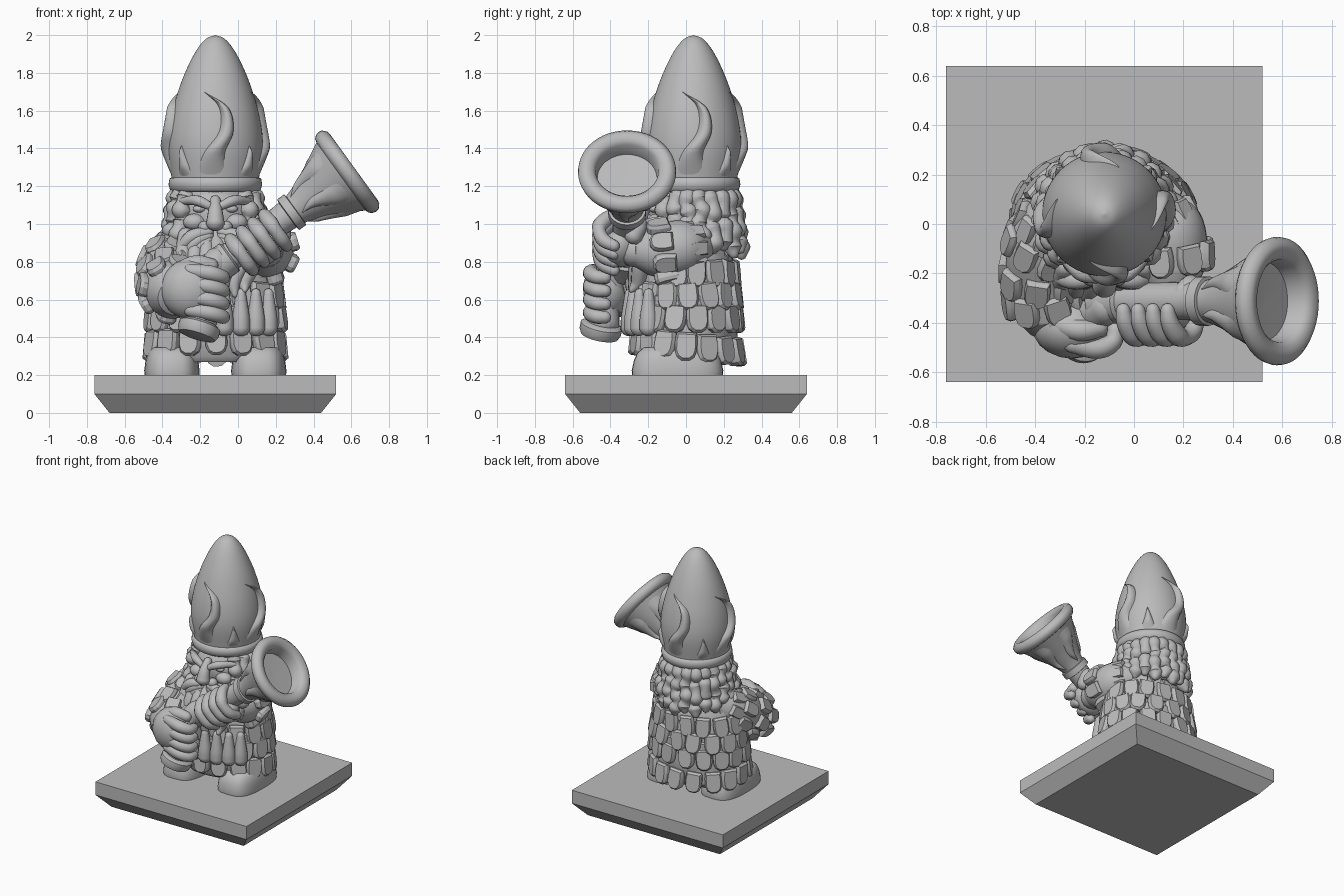
import bpy, bmesh, math, random
from mathutils import Vector, Matrix

if "Cube" in bpy.data.objects:
    bpy.data.objects.remove(bpy.data.objects["Cube"])

random.seed(4)
stone = bpy.data.materials.new("stone grey")
stone.use_nodes = True
stone.diffuse_color = (0.5, 0.5, 0.5, 1)
stone.node_tree.nodes["Principled BSDF"].inputs["Base Color"].default_value = (0.5, 0.5, 0.5, 1)
CX = -0.12
TAU = math.tau


def finish(name, bm, angle=40):
    bmesh.ops.recalc_face_normals(bm, faces=bm.faces)
    me = bpy.data.meshes.new(name)
    bm.to_mesh(me)
    bm.free()
    ob = bpy.data.objects.new(name, me)
    bpy.context.collection.objects.link(ob)
    me.materials.append(stone)
    bpy.ops.object.select_all(action='DESELECT')
    ob.select_set(True)
    bpy.context.view_layer.objects.active = ob
    bpy.ops.object.shade_smooth_by_angle(angle=math.radians(angle))


def smooth(pts, n=5):
    """Catmull-Rom curve through tuples of any length."""
    p = [Vector(q) for q in pts]
    p = [p[0] * 2 - p[1]] + p + [p[-1] * 2 - p[-2]]
    out = []
    for a, b, c, d in zip(p, p[1:], p[2:], p[3:]):
        for k in range(n):
            t = k / n
            out.append((b * 2 + (c - a) * t + (a * 2 - b * 5 + c * 4 - d) * t * t
                        + (b * 3 - a - c * 3 + d) * t ** 3) / 2)
    return out + [p[-2]]


def grid(bm, rows, closed=True):
    vs = [[bm.verts.new(p) for p in r] for r in rows]
    n = len(rows[0])
    for a, b in zip(vs, vs[1:]):
        for i in range(n if closed else n - 1):
            j = (i + 1) % n
            bm.faces.new((a[i], a[j], b[j], b[i]))
    if closed:
        bm.faces.new(vs[0])
        bm.faces.new(vs[-1])


def lathe(bm, prof, mat=Matrix(), sides=40):
    """Revolve (z, radius) pairs around the local z axis."""
    grid(bm, [[mat @ Vector((max(r, .001) * math.sin(i * TAU / sides),
                             -max(r, .001) * math.cos(i * TAU / sides), z))
               for i in range(sides)] for z, r in prof])


def radius(prof, z):
    for a, b in zip(prof, prof[1:]):
        if a[0] <= z <= b[0] and b[0] > a[0]:
            return a[1] + (b[1] - a[1]) * (z - a[0]) / (b[0] - a[0])
    return prof[-1][1]


def tongue(bm, mat, prof, turn, z0, z1, shape, thick):
    """Raised pointed tongue lying on a turned surface; shape is (t, shift, half width)."""
    rows = []
    for t, shift, hw in smooth(shape, 6):
        z = z0 + (z1 - z0) * t
        r = radius(prof, z)
        row = []
        for k in range(9):
            u = k / 4 - 1
            a = turn + (shift + max(hw, .002) * u) / r
            swell = min(1, (1 - t) * 4 + .3, t * 2.5 + .1)
            rr = r - .012 + (thick + .012) * (1 - abs(u) ** 2.5) * swell
            row.append(mat @ Vector((rr * math.sin(a), -rr * math.cos(a), z)))
        rows.append(row)
    grid(bm, rows, closed=False)


def tube(bm, pts, sides=14, n=5):
    """Round-ended tube through (x, y, z, radius) points."""
    path = smooth(pts, n)
    rings = []
    side = None
    for i, q in enumerate(path):
        d = (path[min(i + 1, len(path) - 1)].xyz - path[max(i - 1, 0)].xyz).normalized()
        if side is None:
            side = d.orthogonal().normalized()
        side = (side - d * side.dot(d)).normalized()
        rings.append((q.xyz, d, side.copy(), d.cross(side), q.w))
    start, end = ([(c[0] + c[1] * c[4] * s, *c[1:4], c[4] * f) for s, f in ends]
                  for c, ends in ((rings[0], ((-.7, .25), (-.5, .7))), (rings[-1], ((.5, .7), (.7, .25)))))
    grid(bm, [[p + (s * math.cos(i * TAU / sides) + t * math.sin(i * TAU / sides)) * r
               for i in range(sides)] for p, d, s, t, r in start + rings + end])
    return rings


def ball(bm, loc, size, rot=0):
    m = Matrix.Translation(loc) @ Matrix.Rotation(rot, 4, 'Y') @ Matrix.Diagonal((*size, 1))
    bmesh.ops.create_uvsphere(bm, u_segments=20, v_segments=12, radius=1, matrix=m)


def plate(bm, pos, out, down, w, h, tilt):
    """Scale with a rounded lower edge, hanging along 'down', slightly uneven."""
    out = out.normalized()
    down = (down - out * down.dot(out)).normalized()
    down = (down + down.cross(out) * random.uniform(-.12, .12)).normalized()
    side = down.cross(out)
    tilt += random.uniform(-.05, .05)
    down, out = (down + out * tilt).normalized(), (out - down * tilt).normalized()
    outline = [(-.46, 0), (.46, 0), (.51, .3), (.5, .66), (.4, .88), (.18, 1),
               (-.18, 1), (-.4, .88), (-.5, .66), (-.51, .3)]
    grid(bm, [[pos + side * x * w * s + down * (.5 + (y - .5) * s) * h + out * o for x, y in outline]
              for s, o in ((.95, -.03), (1, .012), (.84, .03))])


# Plinth with undercut lower edge
bm = bmesh.new()
grid(bm, [[Vector((CX + x * s, y * s, z)) for x, y in ((-1, -1), (1, -1), (1, 1), (-1, 1))]
          for z, s in ((0, .56), (.1, .64), (.2, .64))])
finish("plinth", bm, 20)

# Boots and legs
for sgn, label in ((-1, "right"), (1, "left")):
    bm = bmesh.new()
    x = CX + sgn * .22
    rows = []
    for z, s in ((.2, 1), (.225, 1.01), (.28, .96), (.32, .88), (.345, .75), (.355, .5)):
        rows.append([Vector((x + sgn * .01 + .145 * s * math.copysign(abs(math.cos(a)) ** .6, math.cos(a)),
                             -.045 + .24 * s * math.copysign(abs(math.sin(a)) ** .75, math.sin(a)), z))
                     for a in (i * TAU / 32 for i in range(32))])
    grid(bm, rows)
    tube(bm, [(x, .02, .27, .12), (x, .01, .4, .14)])
    finish(label + "_boot", bm)

# Torso core
body = [(.27, .30), (.3, .335), (.45, .345), (.62, .335), (.8, .32), (.93, .25), (1.0, .15)]
squash = Matrix.Translation((CX, .005, 0)) @ Matrix.Diagonal((1, .78, 1, 1))
bm = bmesh.new()
lathe(bm, body, squash)
finish("torso", bm)

# Overlapping scale coat
bm = bmesh.new()
for row in range(5):
    n = 16
    for i in range(n):
        a = (i + row % 2 / 2) * TAU / n
        if row < 3 or math.cos(a) < .5:
            # the hem dips towards the back
            z = .455 + row * .118 - (.03 * (1 - math.cos(a)) if row == 0 else 0)
            r = radius(body, z)
            pos = squash @ Vector((r * math.sin(a), -r * math.cos(a), z))
            plate(bm, pos, Vector((math.sin(a), -1.25 * math.cos(a), 0)), Vector((0, 0, -1)),
                  TAU * r * .86 / n, .15, .13)
finish("scale_coat", bm, 25)

# Belt and hanging pouches
bm = bmesh.new()
lathe(bm, [(.56, .33), (.57, .36), (.62, .36), (.63, .32)], squash)
for k in range(6):
    a = -.35 + k * .24
    x, y = CX + .375 * math.sin(a), -.3 * math.cos(a)
    tube(bm, [(x, y, .64, .025), (x, y, .58, .035), (x, y, .5, .047), (x, y, .44, .048)])
finish("belt_pouches", bm)

# Head with cheeks, nose, eyes and brows
bm = bmesh.new()
ball(bm, (CX, .03, 1.05), (.215, .225, .2))
tube(bm, [(CX, -.19, 1.13, .028), (CX, -.235, 1.06, .04), (CX, -.25, 1.0, .05)])
for s in (-1, 1):
    ball(bm, (CX + s * .055, -.215, .985), (.036, .035, .032))
    ball(bm, (CX + s * .11, -.155, 1.01), (.06, .05, .045))
    ball(bm, (CX + s * .085, -.17, 1.08), (.034, .025, .02))
    tube(bm, [(CX + s * .03, -.22, 1.095, .022), (CX + s * .1, -.2, 1.125, .028),
              (CX + s * .18, -.12, 1.12, .018)], 10)
finish("face", bm)

# Moustache and long beard locks
bm = bmesh.new()
for s in (-1, 1):
    for k in range(3):
        tube(bm, [(CX + s * .03, -.22, .96 - k * .02, .028),
                  (CX + s * (.13 - .02 * k), -.23, .93 - k * .03, .036),
                  (CX + s * (.21 - .03 * k), -.21, .84 - k * .05, .018)], 10)
for k in range(7):
    x = (k - 3) * .052
    tube(bm, [(CX + x, -.17, .95, .04), (CX + x * 1.2 + .015, -.28 + abs(x) * .3, .82, .045),
              (CX + x * 1.1 - .015, -.3 + abs(x) * .3, .7, .04), (CX + x, -.29, .57 + abs(x) * .5, .015)], 10)
finish("beard", bm)

# Crimped hair locks hanging around the back and sides
bm = bmesh.new()
lathe(bm, [(.86, .2), (.9, .235), (1.0, .23), (1.2, .2)], Matrix.Translation((CX, .05, 0)))
for i in range(17):
    a = math.pi + (i - 8) * .285
    d = Vector((math.sin(a), -math.cos(a), 0))
    low = .88 - .05 * math.cos(a + math.pi) + .03 * (i % 2)
    lock = []
    for k in range(9):
        t = k / 8
        sway = .012 * math.sin(k * 1.6 + i)
        p = Vector((CX, .04, 1.17 + (low - 1.17) * t)) + d * (.205 + .05 * t ** .8) + d.yxz * sway
        lock.append((*p, (.052 if k % 2 else .038) * (.7 if k == 8 else 1)))
    tube(bm, lock, 10, 3)
finish("hair", bm)

# Tall domed hat with brim
hat = [tuple(p) for p in smooth([(1.22, .228), (1.4, .252), (1.55, .238), (1.7, .198),
                                 (1.82, .152), (1.92, .1), (1.98, .05), (2.0, .001)])]
at_hat = Matrix.Translation((CX, .04, 0))
bm = bmesh.new()
lathe(bm, hat, at_hat, 56)
finish("hat", bm, 60)
bm = bmesh.new()
lathe(bm, [(1.17, .2), (1.17, .225), (1.18, .24), (1.21, .248), (1.24, .243), (1.25, .225)], at_hat, 56)
finish("hat_brim", bm, 60)

# Flame relief around the hat
flame = [(0, -.03, .11), (.3, -.005, .065), (.55, .06, .044), (.82, .045, .028), (1, -.06, 0)]
spike = [(0, 0, .075), (.5, .005, .035), (1, 0, 0)]
bm = bmesh.new()
for k in range(4):
    tongue(bm, at_hat, hat, k * TAU / 4, 1.235, 1.7, flame, .038)
    tongue(bm, at_hat, hat, (k + .5) * TAU / 4, 1.235, 1.42, spike, .02)
finish("hat_flames", bm, 50)

# Flared horn muzzle
aim = Vector((.81, 0, .587)).normalized()
at_horn = Matrix.Translation((.602, -.312, 1.293)) @ aim.to_track_quat('Z', 'Y').to_matrix().to_4x4()
flare = [tuple(p) for p in smooth([(-.46, .078), (-.36, .088), (-.25, .13), (-.15, .18), (-.07, .222)])]
bm = bmesh.new()
lathe(bm, flare + [(-.065, .24), (-.05, .254), (-.03, .26), (-.01, .257), (.01, .235), (.014, .215),
                   (.005, .185), (-.015, .167), (-.09, .158), (-.095, .001)], at_horn, 48)
for k in range(5):
    tongue(bm, at_horn, flare, k * TAU / 5, -.06, -.36,
           [(0, 0, .13), (.3, .015, .08), (.7, -.012, .034), (1, .01, 0)], .018)
finish("horn_muzzle", bm)

# Barrel with collar, and curved butt
bm = bmesh.new()
lathe(bm, [(-.93, .07), (-.925, .09), (-.8, .09), (-.79, .075), (-.42, .078), (-.415, .1),
           (-.37, .1), (-.365, .08)], at_horn, 24)
finish("barrel", bm)
bm = bmesh.new()
tube(bm, [(-.1, -.33, .82, .07), (-.17, -.37, .72, .075), (-.2, -.42, .58, .075), (-.2, -.44, .47, .09)])
butt = Matrix.Translation((-.205, -.45, .45)) @ Matrix.Rotation(.3, 4, 'Y') @ Matrix.Rotation(-.2, 4, 'X')
lathe(bm, [(-.05, .08), (-.045, .1), (-.02, .112), (.015, .112), (.03, .09)], butt, 28)
finish("butt", bm)


def sleeve(name, pts, rows, n):
    bm = bmesh.new()
    rings = tube(bm, pts, 24, 6)
    for k in range(rows):
        p, d, s, t, r = rings[int((k + .1) * (len(rings) - 1) / rows)]
        for i in range(n):
            a = (i + k % 2 / 2) * TAU / n
            o = s * math.cos(a) + t * math.sin(a)
            plate(bm, p + o * (r - .004), o, d, TAU * r * .86 / n, .125, .02)
    finish(name, bm, 25)


# Sleeves covered in scales
sleeve("right_sleeve", [(-.32, .03, .85, .12), (-.36, -.08, .78, .15), (-.36, -.22, .69, .155),
                        (-.335, -.35, .64, .15)], 4, 8)
sleeve("left_sleeve", [(.1, .06, .88, .11), (.14, -.02, .875, .145), (.15, -.12, .86, .145),
                       (.15, -.2, .86, .13)], 2, 8)

# Right fist around the butt
bm = bmesh.new()
ball(bm, (-.25, -.42, .655), (.16, .125, .16), .3)
tube(bm, [(-.36, -.3, .66, .12), (-.28, -.4, .66, .13)])
for k in range(4):
    z = .735 - k * .07
    tube(bm, [(-.26, -.485, z + .02, .035), (-.15, -.505, z + .005, .042),
              (-.085, -.475, z - .015, .038), (-.075, -.42, z - .02, .032)], 12)
tube(bm, [(-.32, -.4, .75, .045), (-.22, -.43, .79, .045), (-.13, -.42, .78, .035)])
finish("right_hand", bm)

# Left hand wrapped over the barrel
bm = bmesh.new()
tube(bm, [(.15, -.2, .86, .1), (.15, -.3, .86, .085)])
ball(bm, (.13, -.35, .87), (.12, .09, .09), -.6)
up = Vector((-aim.z, 0, aim.x))
for k in range(4):
    c = Vector((.11, -.33, .9)) + aim * (k - 1.5) * .074
    arc = []
    for deg, r in ((-70, .03), (-35, .037), (0, .036), (25, .042), (60, .036), (85, .028)):
        a = math.radians(deg)
        p = c + up * math.sin(a) * .11 + Vector((0, -math.cos(a) * .13, 0))
        arc.append((*p, r))
    tube(bm, arc, 12, 4)
tube(bm, [(.23, -.28, .93, .05), (.23, -.25, 1.0, .045), (.19, -.28, 1.04, .035)])
finish("left_hand", bm)
